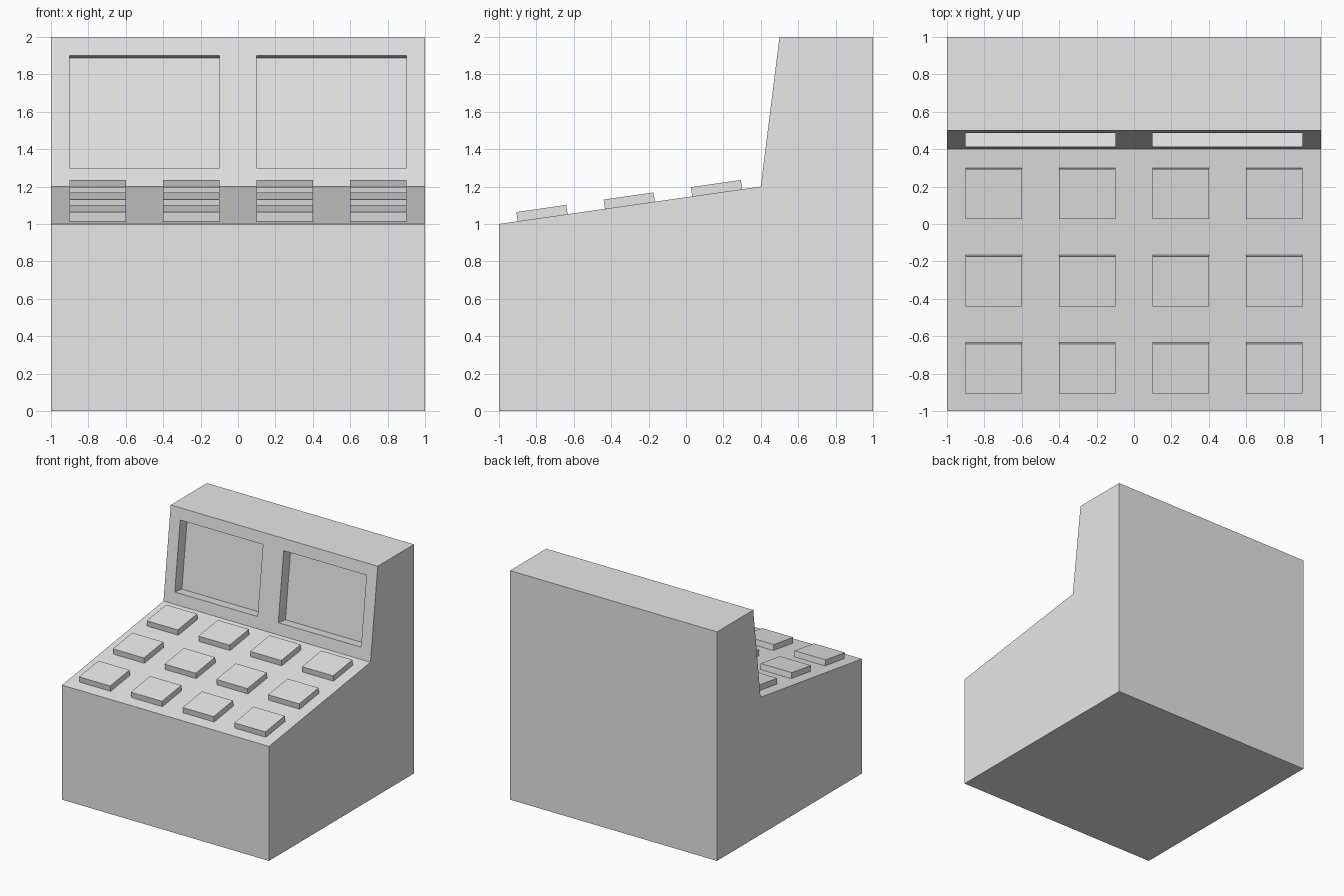
import bpy
import bmesh
from math import atan2
from mathutils import Matrix, Vector

if "Cube" in bpy.data.objects:
    bpy.data.objects.remove(bpy.data.objects["Cube"])

grey = bpy.data.materials.new("light_grey")
grey.use_nodes = True
GREY = (0.8, 0.8, 0.8, 1)
grey.diffuse_color = GREY
grey.node_tree.nodes["Principled BSDF"].inputs["Base Color"].default_value = GREY


def finish(bm, name):
    bmesh.ops.recalc_face_normals(bm, faces=bm.faces)
    mesh = bpy.data.meshes.new(name)
    bm.to_mesh(mesh)
    bm.free()
    mesh.materials.append(grey)
    obj = bpy.data.objects.new(name, mesh)
    bpy.context.collection.objects.link(obj)
    return obj


def box(name, center, size, tilt):
    bm = bmesh.new()
    matrix = (Matrix.Translation(center) @ Matrix.Rotation(tilt, 4, "X")
              @ Matrix.Diagonal((*size, 1)))
    bmesh.ops.create_cube(bm, size=1, matrix=matrix)
    return finish(bm, name)


# Side profile points of the cabinet (y, z)
desk_front, desk_back, panel_top = Vector((-1, 1)), Vector((0.4, 1.2)), Vector((0.5, 2))
profile = [(-1, 0), desk_front, desk_back, panel_top, (1, 2), (1, 0)]

# Cabinet body
bm = bmesh.new()
side = bm.faces.new([bm.verts.new((-1, y, z)) for y, z in profile])
extruded = bmesh.ops.extrude_face_region(bm, geom=[side])
bmesh.ops.translate(bm, vec=(2, 0, 0),
                    verts=[v for v in extruded["geom"] if isinstance(v, bmesh.types.BMVert)])
cabinet = finish(bm, "cabinet")

# Two recessed screens cut square to the leaning panel
panel = panel_top - desk_back
lean = -atan2(panel.x, panel.y)
middle = (desk_back + panel_top) / 2
recess_depth = 0.1
for x in (-0.5, 0.5):
    cutter = box("screen_cutter", (x, middle.x, middle.y),
                 (0.8, 2 * recess_depth, panel.length * 0.75), lean)
    cutter.hide_render = True
    cut = cabinet.modifiers.new("screen_recess", "BOOLEAN")
    cut.operation = "DIFFERENCE"
    cut.solver = "EXACT"
    cut.object = cutter
    bpy.context.view_layer.objects.active = cabinet
    bpy.ops.object.modifier_apply(modifier=cut.name)
    bpy.data.objects.remove(cutter)

# Grid of raised keys on the sloping desk
desk = desk_back - desk_front
slope = atan2(desk.y, desk.x)
normal = Vector((-desk.y, desk.x)).normalized()
key_height = 0.05
key_length = desk.length / 3 * 4 / 7
for row in range(3):
    for column in range(4):
        spot = desk_front + desk * (row + 0.5) / 3 + normal * key_height / 2
        box(f"key_{row + 1}_{column + 1}", (-0.75 + 0.5 * column, spot.x, spot.y),
            (0.3, key_length, key_height), slope)
